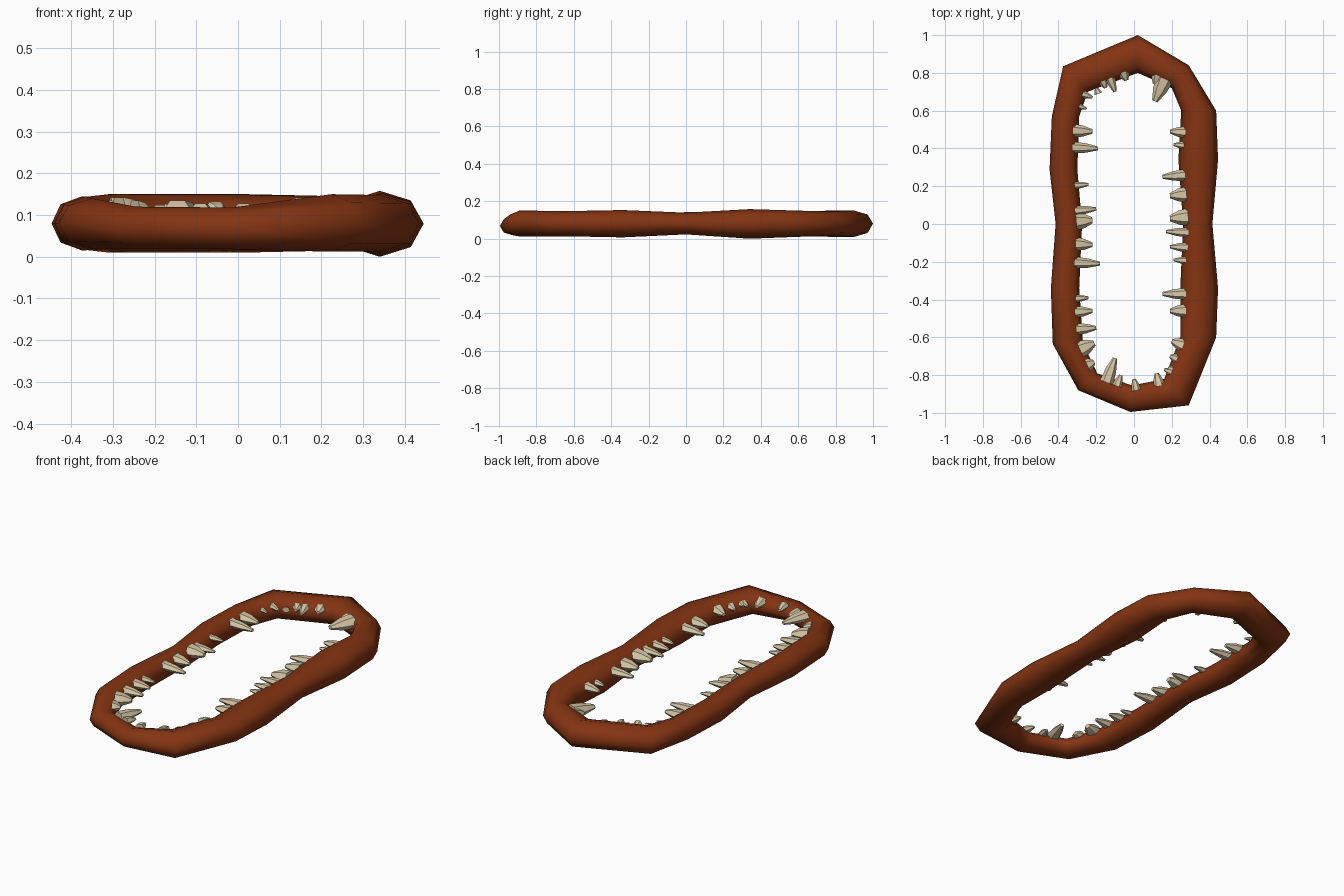
import bpy, bmesh, math
from mathutils import Vector

if "Cube" in bpy.data.objects:
    bpy.data.objects.remove(bpy.data.objects["Cube"])


def material(name, rgb):
    m = bpy.data.materials.new(name)
    m.diffuse_color = (*rgb, 1)
    m.use_nodes = True
    m.node_tree.nodes["Principled BSDF"].inputs["Base Color"].default_value = m.diffuse_color
    return m


LIP = material("rust brown", (0.23, 0.034, 0.006))
BONE = material("bone", (0.68, 0.57, 0.38))

# Lip stations: outer x, outer y, inner x, inner y, centre z, half height
STATIONS = [
    (0.02, 1.00, 0.02, 0.80, 0.08, 0.07), (0.29, 0.84, 0.20, 0.72, 0.08, 0.065),
    (0.435, 0.60, 0.25, 0.60, 0.08, 0.07), (0.445, 0.34, 0.235, 0.34, 0.079, 0.079),
    (0.415, 0.0, 0.26, 0.0, 0.081, 0.058), (0.445, -0.34, 0.245, -0.34, 0.08, 0.073),
    (0.435, -0.60, 0.245, -0.60, 0.08, 0.068), (0.29, -0.96, 0.16, -0.82, 0.081, 0.069),
    (-0.02, -0.995, -0.01, -0.855, 0.068, 0.05), (-0.295, -0.88, -0.195, -0.79, 0.07, 0.05),
    (-0.43, -0.635, -0.27, -0.63, 0.08, 0.06), (-0.44, -0.34, -0.29, -0.34, 0.08, 0.065),
    (-0.415, 0.0, -0.275, 0.0, 0.081, 0.055), (-0.447, 0.29, -0.30, 0.29, 0.08, 0.065),
    (-0.435, 0.57, -0.29, 0.57, 0.08, 0.064), (-0.375, 0.835, -0.245, 0.70, 0.08, 0.07),
]
SIDES = 8


def finish(bm, name, mat):
    bmesh.ops.recalc_face_normals(bm, faces=bm.faces)
    mesh = bpy.data.meshes.new(name)
    bm.to_mesh(mesh)
    bm.free()
    mesh.materials.append(mat)
    ob = bpy.data.objects.new(name, mesh)
    bpy.context.collection.objects.link(ob)
    bpy.ops.object.select_all(action='DESELECT')
    ob.select_set(True)
    bpy.context.view_layer.objects.active = ob
    return ob


# Lip: closed octagonal tube swept through the stations
bm = bmesh.new()
rings = []
for ox, oy, ix, iy, cz, h in STATIONS:
    outer, inner = Vector((ox, oy, 0)), Vector((ix, iy, 0))
    mid, half = (outer + inner) / 2, (outer - inner) / 2
    ring = []
    for k in range(SIDES):
        a = math.tau * k / SIDES
        ring.append(bm.verts.new(mid + half * math.cos(a) + Vector((0, 0, cz + h * math.sin(a)))))
    rings.append(ring)
for i, a in enumerate(rings):
    b = rings[(i + 1) % len(rings)]
    for k in range(SIDES):
        n = (k + 1) % SIDES
        bm.faces.new((a[k], a[n], b[n], b[k]))
finish(bm, "lip", LIP)
bpy.ops.object.shade_smooth()

# Teeth: tip x, tip y, width, in hundredths
LEFT_TEETH = [
    (-22, 67, 4), (-25, 61, 3), (-22, 49, 7), (-19, 40, 6), (-24, 21, 4),
    (-20, 8, 5), (-22, 2, 9), (-22, -11, 7), (-18, -21, 6), (-24, -39, 4),
    (-22, -46, 6), (-20, -55, 6), (-21, -63, 9),
]
RIGHT_TEETH = [
    (20, -62, 7), (19, -46, 7), (15, -37, 6), (21, -19, 4), (19, -12, 5),
    (17, -4, 5), (19, 3, 9), (19, 15, 8), (15, 25, 6), (21, 42, 4),
    (19, 49, 6), (11, 65, 9),
]
END_TEETH = [
    (-21, -73, 7), (-10, -71, 7), (-7, -80, 5), (0, -82, 5), (12, -79, 6),
    (16, -77, 4), (18, -76, 4), (19, -70, 5), (11, 74, 7), (-4, 76, 6),
    (-10, 70, 5), (-15, 72, 5), (-20, 72, 4),
]
INNER = [Vector((s[2], s[3], 0)) for s in STATIONS]


def nearest_on_gum(p):
    best = None
    for i, a in enumerate(INNER):
        d = INNER[(i + 1) % len(INNER)] - a
        t = max(0, min(1, (p - a).dot(d) / d.length_squared))
        q = a + d * t
        if best is None or (q - p).length < (best - p).length:
            best = q
    return best


def add_tooth(bm, tip, width):
    root = nearest_on_gum(tip)
    out = (root - tip).normalized()
    side = Vector((-out.y, out.x, 0))
    root = root + out * 0.03
    loops = []
    for centre, r, z in ((root, width * 0.52, 0.11),
                         (root.lerp(tip, 0.5), width * 0.42, 0.109),
                         (tip, width * 0.17, 0.106)):
        loop = []
        for k in range(6):
            a = math.tau * k / 6
            loop.append(bm.verts.new(centre + side * (r * math.cos(a))
                                     + Vector((0, 0, z + 0.8 * r * math.sin(a)))))
        loops.append(loop)
    for a, b in zip(loops, loops[1:]):
        for k in range(6):
            n = (k + 1) % 6
            bm.faces.new((a[k], a[n], b[n], b[k]))
    bm.faces.new(loops[0])
    bm.faces.new(loops[-1])


for name, teeth in (("left_teeth", LEFT_TEETH), ("right_teeth", RIGHT_TEETH),
                    ("end_teeth", END_TEETH)):
    bm = bmesh.new()
    for x, y, w in teeth:
        add_tooth(bm, Vector((x / 100, y / 100, 0)), w / 100)
    finish(bm, name, BONE)
    bpy.ops.object.shade_smooth_by_angle(angle=math.radians(40))
